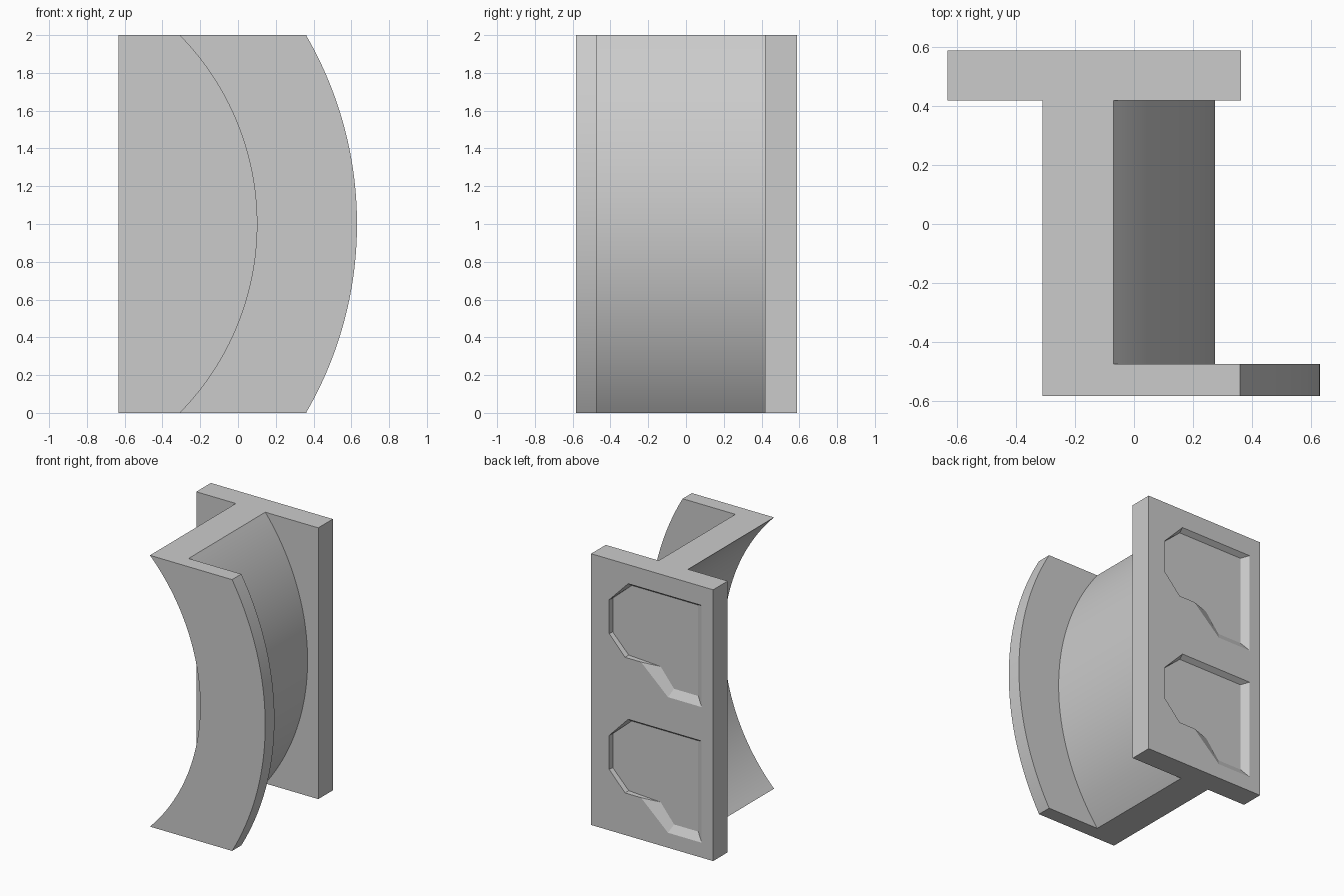
import bpy, bmesh, math

if "Cube" in bpy.data.objects:
    bpy.data.objects.remove(bpy.data.objects["Cube"], do_unlink=True)

grey = bpy.data.materials.new("plain grey")
grey.use_nodes = True
COLOUR = (0.6, 0.6, 0.6, 1)
grey.diffuse_color = COLOUR
grey.node_tree.nodes["Principled BSDF"].inputs["Base Color"].default_value = COLOUR


def loft(name, rings):
    """Solid through (y, [(x, z), ...]) sections, capped at both ends."""
    bm = bmesh.new()
    loops = [[bm.verts.new((x, y, z)) for x, z in pts] for y, pts in rings]
    n = len(loops[0])
    for a, b in zip(loops, loops[1:]):
        for i in range(n):
            j = (i + 1) % n
            bm.faces.new((a[i], a[j], b[j], b[i]))
    bm.faces.new(loops[0])
    bm.faces.new(loops[-1])
    bmesh.ops.recalc_face_normals(bm, faces=bm.faces)
    mesh = bpy.data.meshes.new(name)
    bm.to_mesh(mesh)
    bm.free()
    mesh.materials.append(grey)
    obj = bpy.data.objects.new(name, mesh)
    bpy.context.collection.objects.link(obj)
    return obj


def activate(obj):
    bpy.ops.object.select_all(action='DESELECT')
    obj.select_set(True)
    bpy.context.view_layer.objects.active = obj


def arc(x_end, x_mid, steps=64):
    """Circular arc from floor to top, bulging to x_mid at half height."""
    h = x_mid - x_end
    r = (1 + h * h) / (2 * h)
    half = math.asin(1 / r)
    angles = [half * (2 * i / steps - 1) for i in range(steps + 1)]
    return [(x_mid - r + r * math.cos(a), 1 + r * math.sin(a)) for a in angles]


def curved_slab(name, left, right, y0, y1):
    outline = arc(*left) + arc(*right)[::-1]
    obj = loft(name, [(y0, outline), (y1, outline)])
    activate(obj)
    bpy.ops.object.shade_smooth_by_angle(angle=math.radians(30))


# Curved web and front flange share the same concave side
CONCAVE = (-0.31, 0.10)
curved_slab("curved_web", CONCAVE, (-0.07, 0.275), -0.475, 0.418)
curved_slab("front_flange", CONCAVE, (0.36, 0.63), -0.583, -0.475)

# Back plate
plate_outline = [(-0.633, 0), (0.362, 0), (0.362, 2), (-0.633, 2)]
plate = loft("back_plate", [(0.418, plate_outline), (0.588, plate_outline)])

# Two shallow pockets with sloping walls, cut into the plate
rim = [(.215, .70), (.06, .86), (-.54, .86), (-.54, .11),
       (-.265, .11), (-.045, .31), (.085, .31), (.215, .45)]
floor = [(.21, .70), (.055, .835), (-.487, .835), (-.487, .165),
         (-.29, .165), (-.18, .30), (.08, .315), (.21, .45)]
for level in (0, 1):
    up = lambda pts: [(x, z + level) for x, z in pts]
    cutter = loft("pocket_cutter",
                  [(0.61, up(rim)), (0.588, up(rim)), (0.553, up(floor))])
    cutter.hide_render = True
    cut = plate.modifiers.new("pocket", 'BOOLEAN')
    cut.operation = 'DIFFERENCE'
    cut.solver = 'EXACT'
    cut.object = cutter
    activate(plate)
    bpy.ops.object.modifier_apply(modifier=cut.name)
    bpy.data.objects.remove(cutter, do_unlink=True)
